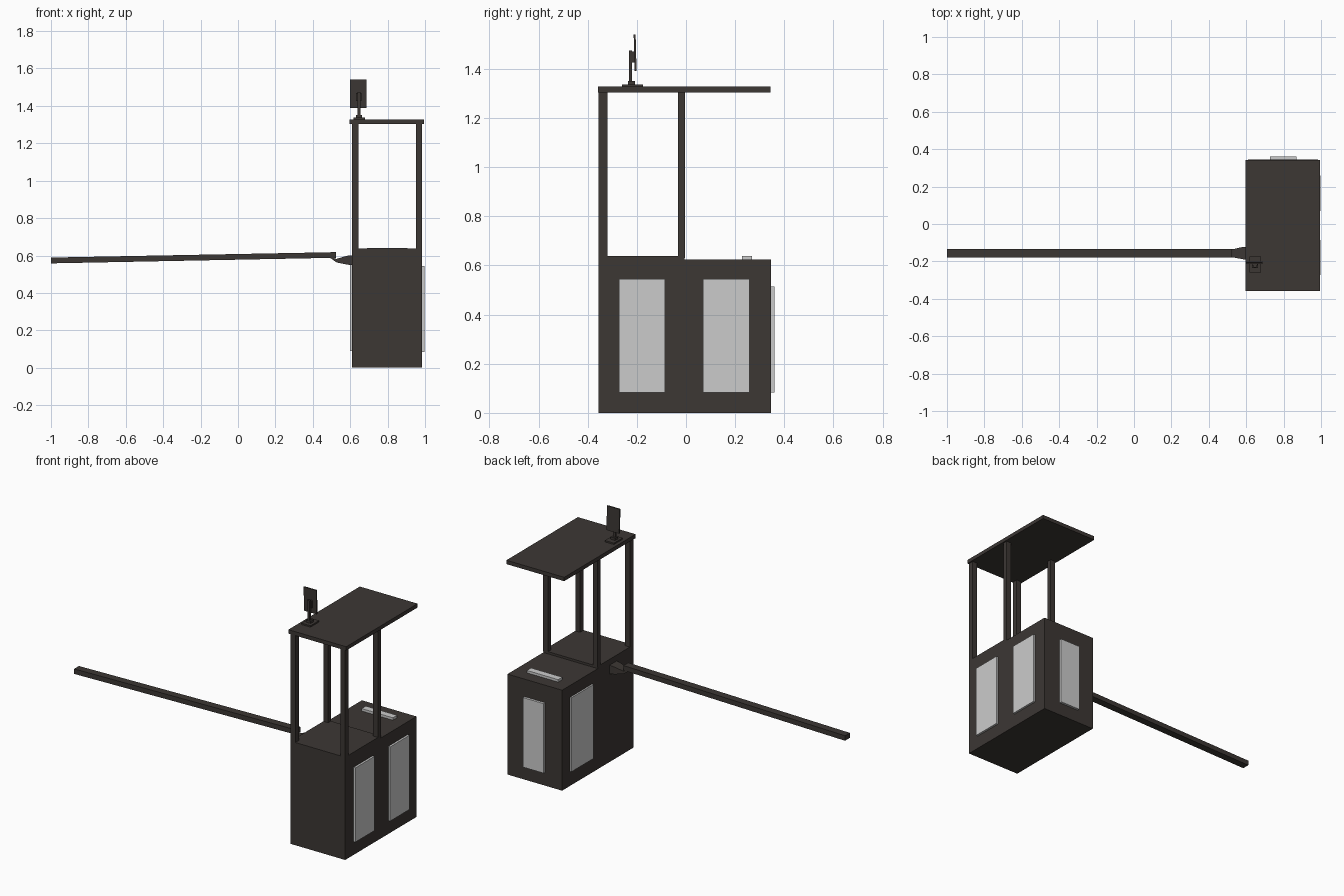
import bpy, bmesh

if "Cube" in bpy.data.objects:
    bpy.data.objects.remove(bpy.data.objects["Cube"])

dark = bpy.data.materials.new("dark_metal")
dark.diffuse_color = (0.045, 0.038, 0.034, 1)
dark.use_nodes = True
dark.node_tree.nodes["Principled BSDF"].inputs["Base Color"].default_value = dark.diffuse_color


def mesh_object(name, verts, faces, mat=None):
    bm = bmesh.new()
    vs = [bm.verts.new(v) for v in verts]
    for f in faces:
        bm.faces.new([vs[i] for i in f])
    bmesh.ops.recalc_face_normals(bm, faces=bm.faces)
    me = bpy.data.meshes.new(name)
    bm.to_mesh(me)
    bm.free()
    ob = bpy.data.objects.new(name, me)
    bpy.context.collection.objects.link(ob)
    if mat:
        me.materials.append(mat)
    return ob


def loft(name, sections, mat=None):
    """Skin a row of cross-sections and cap both ends."""
    n = len(sections[0])
    verts = [p for s in sections for p in s]
    faces = [list(range(n)), list(range(len(verts) - n, len(verts)))]
    for k in range(len(sections) - 1):
        for i in range(n):
            j = (i + 1) % n
            faces.append([k * n + i, k * n + j, (k + 1) * n + j, (k + 1) * n + i])
    return mesh_object(name, verts, faces, mat)


def rect_x(x, y0, y1, z0, z1):
    return [(x, y0, z0), (x, y1, z0), (x, y1, z1), (x, y0, z1)]


def box(name, x0, x1, y0, y1, z0, z1, mat=dark):
    return loft(name, [rect_x(x0, y0, y1, z0, z1), rect_x(x1, y0, y1, z0, z1)], mat)


# Cabinet with a slightly stepped top
profile = [(-0.355, 0), (0.345, 0), (0.345, 0.624), (-0.006, 0.624),
           (-0.006, 0.638), (-0.355, 0.638)]
loft("cabinet", [[(x, y, z) for y, z in profile] for x in (0.61, 0.985)], dark)

# Roof and its four posts
box("roof", 0.597, 0.994, -0.358, 0.343, 1.304, 1.328)
for side, x0, x1 in (("left", 0.61, 0.643), ("right", 0.952, 0.985)):
    box(side + "_front_post", x0, x1, -0.355, -0.32, 0.63, 1.31)
    box(side + "_rear_post", x0, x1, -0.033, -0.005, 0.63, 1.31)

# Pale panels on the sides and back
box("right_front_panel", 0.98, 0.998, -0.273, -0.086, 0.083, 0.544, None)
box("right_rear_panel", 0.98, 0.998, 0.069, 0.258, 0.083, 0.544, None)
box("left_panel", 0.6, 0.615, 0.05, 0.265, 0.09, 0.55, None)
box("back_panel", 0.727, 0.868, 0.34, 0.36, 0.083, 0.515, None)
box("top_strip", 0.69, 0.905, 0.228, 0.269, 0.62, 0.639, None)

# Barrier arm, rising gently towards the cabinet
loft("barrier_arm", [rect_x(-1.0, -0.18, -0.133, 0.558, 0.589),
                     rect_x(0.523, -0.18, -0.133, 0.588, 0.618)], dark)

# Flared bracket holding the arm
loft("arm_bracket", [rect_x(0.495, -0.178, -0.135, 0.586, 0.592),
                     rect_x(0.527, -0.178, -0.135, 0.563, 0.582),
                     rect_x(0.58, -0.188, -0.123, 0.552, 0.598),
                     rect_x(0.615, -0.192, -0.12, 0.547, 0.602)], dark)

# Roof sign: stepped foot, stem, clamp and tilted plate
box("sign_base", 0.618, 0.68, -0.26, -0.175, 1.326, 1.337)
box("sign_foot", 0.632, 0.664, -0.235, -0.207, 1.336, 1.351)
box("sign_stem", 0.639, 0.654, -0.232, -0.219, 1.345, 1.474)
box("sign_clamp", 0.632, 0.66, -0.222, -0.207, 1.425, 1.47)
loft("sign_plate", [[(x, -0.209, 1.39), (x, -0.201, 1.39),
                     (x, -0.205, 1.54), (x, -0.213, 1.54)]
                    for x in (0.6, 0.687)], dark)
